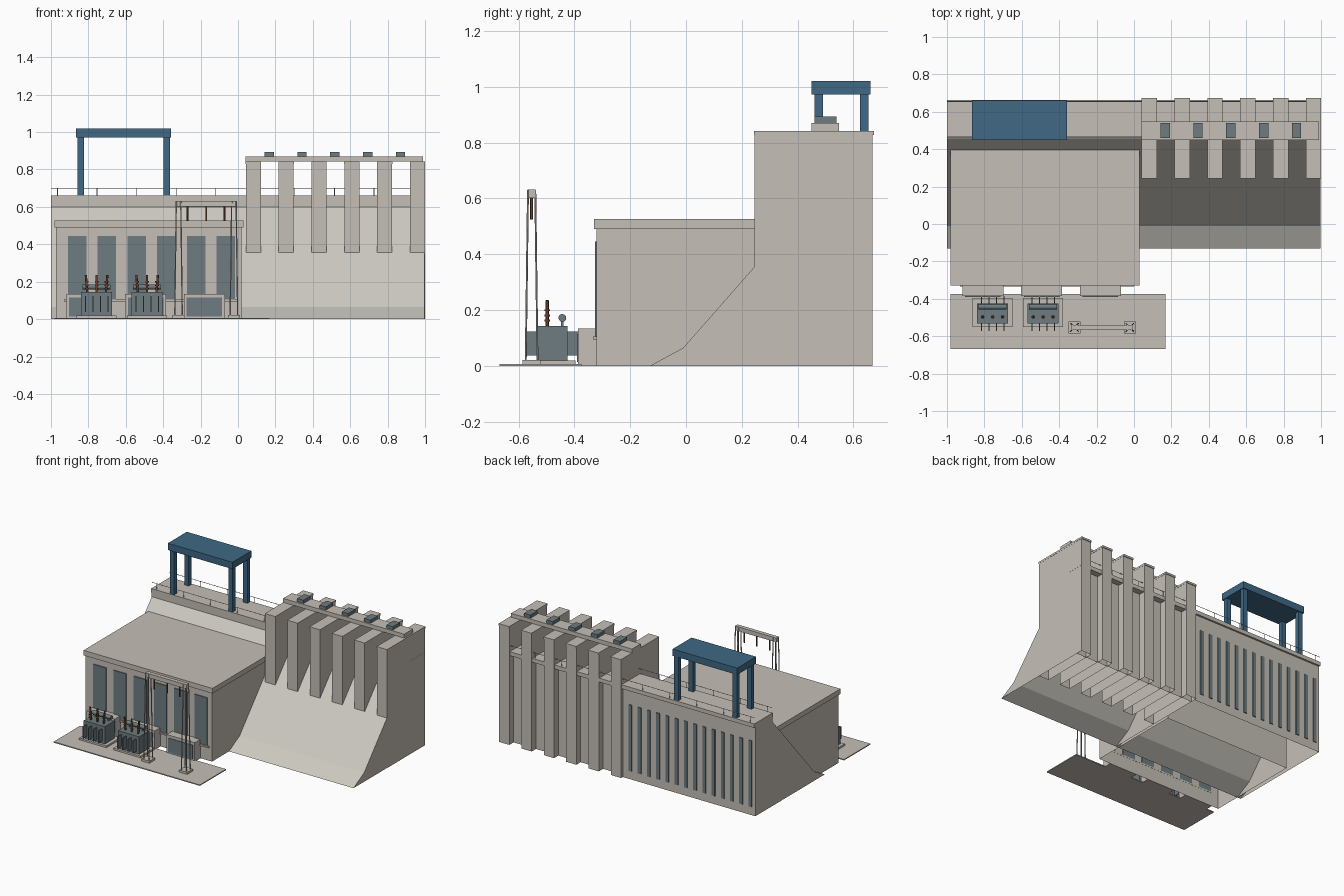
import bpy, bmesh, math
from mathutils import Vector

if "Cube" in bpy.data.objects:
    bpy.data.objects.remove(bpy.data.objects["Cube"])


def material(name, rgb):
    m = bpy.data.materials.new(name)
    m.diffuse_color = (*rgb, 1)
    m.use_nodes = True
    m.node_tree.nodes["Principled BSDF"].inputs["Base Color"].default_value = m.diffuse_color
    return m


CONCRETE = material("concrete", (0.56, 0.52, 0.47))
PALE = material("pale_spillway_concrete", (0.60, 0.585, 0.525))
SLATE = material("slate_metal", (0.155, 0.20, 0.215))
BLUE = material("crane_blue", (0.05, 0.14, 0.235))
BROWN = material("insulator_brown", (0.15, 0.05, 0.025))


def finish(name, bm, *mats):
    bmesh.ops.recalc_face_normals(bm, faces=bm.faces)
    me = bpy.data.meshes.new(name)
    bm.to_mesh(me)
    bm.free()
    for m in mats:
        me.materials.append(m)
    ob = bpy.data.objects.new(name, me)
    bpy.context.collection.objects.link(ob)
    return ob


def add_box(bm, x0, x1, y0, y1, z0, z1):
    vs = bmesh.ops.create_cube(bm, size=1)["verts"]
    for v in vs:
        v.co = Vector((x0 + (v.co.x + .5) * (x1 - x0),
                       y0 + (v.co.y + .5) * (y1 - y0),
                       z0 + (v.co.z + .5) * (z1 - z0)))


def boxes(name, mat, *dims, open_bottom=False):
    bm = bmesh.new()
    for d in dims:
        add_box(bm, *d)
    ob = finish(name, bm, mat)
    if open_bottom:
        drop_bottom(ob)
    return ob


def drop_bottom(ob):
    """Leave the shell open where it meets the ground."""
    bm = bmesh.new()
    bm.from_mesh(ob.data)
    low = [f for f in bm.faces if f.calc_center_median().z < 0.001]
    bmesh.ops.delete(bm, geom=low, context='FACES')
    bm.to_mesh(ob.data)
    bm.free()


def rods(name, mat, pairs, r, sides=8):
    bm = bmesh.new()
    for a, b in pairs:
        a, b = Vector(a), Vector(b)
        d = b - a
        vs = bmesh.ops.create_cone(bm, cap_ends=True, segments=sides, radius1=r,
                                   radius2=r, depth=d.length)["verts"]
        q = d.to_track_quat('Z', 'Y')
        for v in vs:
            v.co = q @ v.co + (a + b) / 2
    ob = finish(name, bm, mat)
    if sides >= 8:
        for p in ob.data.polygons:
            p.use_smooth = len(p.vertices) == 4
    return ob


def dam_section(name, x0, x1, back):
    """Extruded gravity profile, with paler downstream slopes."""
    prof = [(-.13, 0), (-.01, .065), (.245, .355), (.46, .60), (.46, .635),
            (back, .635), (back, 0)]
    bm = bmesh.new()
    a = [bm.verts.new((x0, y, z)) for y, z in prof]
    b = [bm.verts.new((x1, y, z)) for y, z in prof]
    bm.faces.new(a)
    bm.faces.new(b)
    for i in range(len(prof)):
        j = (i + 1) % len(prof)
        bm.faces.new((a[i], a[j], b[j], b[i]))
    ob = finish(name, bm, CONCRETE, PALE)
    drop_bottom(ob)
    for p in ob.data.polygons:
        if p.normal.y < -.1 and p.normal.z > .1:
            p.material_index = 1


# Dam body and crest road
dam_section("intake_dam", -1, .04, .65)
dam_section("spillway_dam", .04, .998, .62)
boxes("crest_deck", CONCRETE, (-1, 1, .455, .663, .632, .66))

# Spillway piers, service bridge and gate hoists
PITCH = .1755
piers, caps = [], []
for i in range(6):
    x = .042 + i * PITCH
    piers.append((x, x + .08, .245, .668, 0, .828))
    caps.append((x - .001, x + .081, .243, .673, .828, .842))
boxes("spillway_piers", CONCRETE, *piers, open_bottom=True)
boxes("pier_caps", CONCRETE, *caps)
boxes("service_bridge", CONCRETE, (.04, .99, .45, .548, .842, .87))
boxes("gate_hoists", SLATE, *[(.142 + i * PITCH, .192 + i * PITCH, .46, .54, .87, .893)
                              for i in range(5)])

# Intake slots on the upstream face
boxes("intake_slots", SLATE, *[(-.975 + i * .0725, -.95 + i * .0725, .649, .656, .06, .53)
                               for i in range(14)])

# Crest railings
rails = []
for y in (.465, .655):
    rails.append(((-1, y, .70), (1, y, .70)))
    for i in range(10):
        x = -.965 + i * .2115
        rails.append(((x, y, .66), (x, y, .70)))
rods("crest_railings", CONCRETE, rails, .002, 4)

# Gantry crane on the crest
boxes("crane_top", BLUE, (-.865, -.358, .449, .661, .972, 1.02))
boxes("crane_legs", BLUE, *[(x, x + .034, y, y + .03, .66, .972)
                            for x in (-.858, -.398) for y in (.46, .624)])

# Powerhouse
boxes("powerhouse_walls", CONCRETE, (-.972, .02, -.32, .36, 0, .49), open_bottom=True)
boxes("powerhouse_roof", CONCRETE, (-.982, .03, -.33, .40, .49, .526))
boxes("powerhouse_windows", SLATE, *[(-.91 + i * .159, -.81 + i * .159, -.326, -.319, .105, .445)
                                     for i in range(6)])
boxes("window_sill", CONCRETE, (-.93, .0, -.334, -.319, .095, .105))
outlets = (-.918, -.604, -.29)
boxes("outlet_blocks", CONCRETE, *[(x, x + .22, -.386, -.32, 0, .135) for x in outlets])
boxes("outlet_panels", SLATE, *[(x + .015, x + .205, -.39, -.385, .015, .115) for x in outlets])

# Switchyard pad
boxes("yard_pad", CONCRETE, (-.98, .168, -.668, -.374, 0, .007))

# Transformers
for n, cx in enumerate((-.756, -.486)):
    tag = f"transformer_{n + 1}_"
    boxes(tag + "base", CONCRETE, (cx - .107, cx + .107, -.55, -.396, .007, .02))
    boxes(tag + "tank", SLATE, (cx - .083, cx + .083, -.533, -.424, .02, .144))
    boxes(tag + "fins", SLATE, *[(cx + o - .003, cx + o + .003, y, y + .045, .037, .123)
                                 for o in (-.06, -.02, .02, .06) for y in (-.572, -.43)])
    rods(tag + "conservator", SLATE, [((cx - .075, -.443, .172), (cx + .075, -.443, .172))], .014, 12)
    boxes(tag + "conservator_feet", SLATE, *[(cx + o - .005, cx + o + .005, -.448, -.438, .14, .165)
                                             for o in (-.05, .05)])
    rods(tag + "bushings", BROWN, [((cx + o, -.497, .144), (cx + o * 1.15, -.497, .235))
                                   for o in (-.05, 0, .05)], .006)
    rods(tag + "bushing_sheds", BROWN, [((cx + o * 1.06, -.497, z), (cx + o * 1.06, -.497, z + .007))
                                        for o in (-.05, 0, .05) for z in (.16, .178, .196)], .0095)

# Line portal: two tapering lattice masts and a cross beam
CY = -.553
for n, cx in enumerate((-.318, -.022)):
    tag = f"portal_mast_{n + 1}_"
    boxes(tag + "footing", CONCRETE, (cx - .032, cx + .032, CY - .032, CY + .032, .007, .022))
    legs = [((cx + sx * .02, CY + sy * .021, .02), (cx + sx * .012, CY + sy * .013, .63))
            for sx in (-1, 1) for sy in (-1, 1)]
    rods(tag + "legs", CONCRETE, legs, .0035, 6)
boxes("portal_beam", CONCRETE, (-.333, -.007, CY - .014, CY + .014, .602, .632))
rods("portal_insulators", BROWN, [((x, CY, .525), (x, CY, .602)) for x in (-.27, -.17, -.072)], .005)
